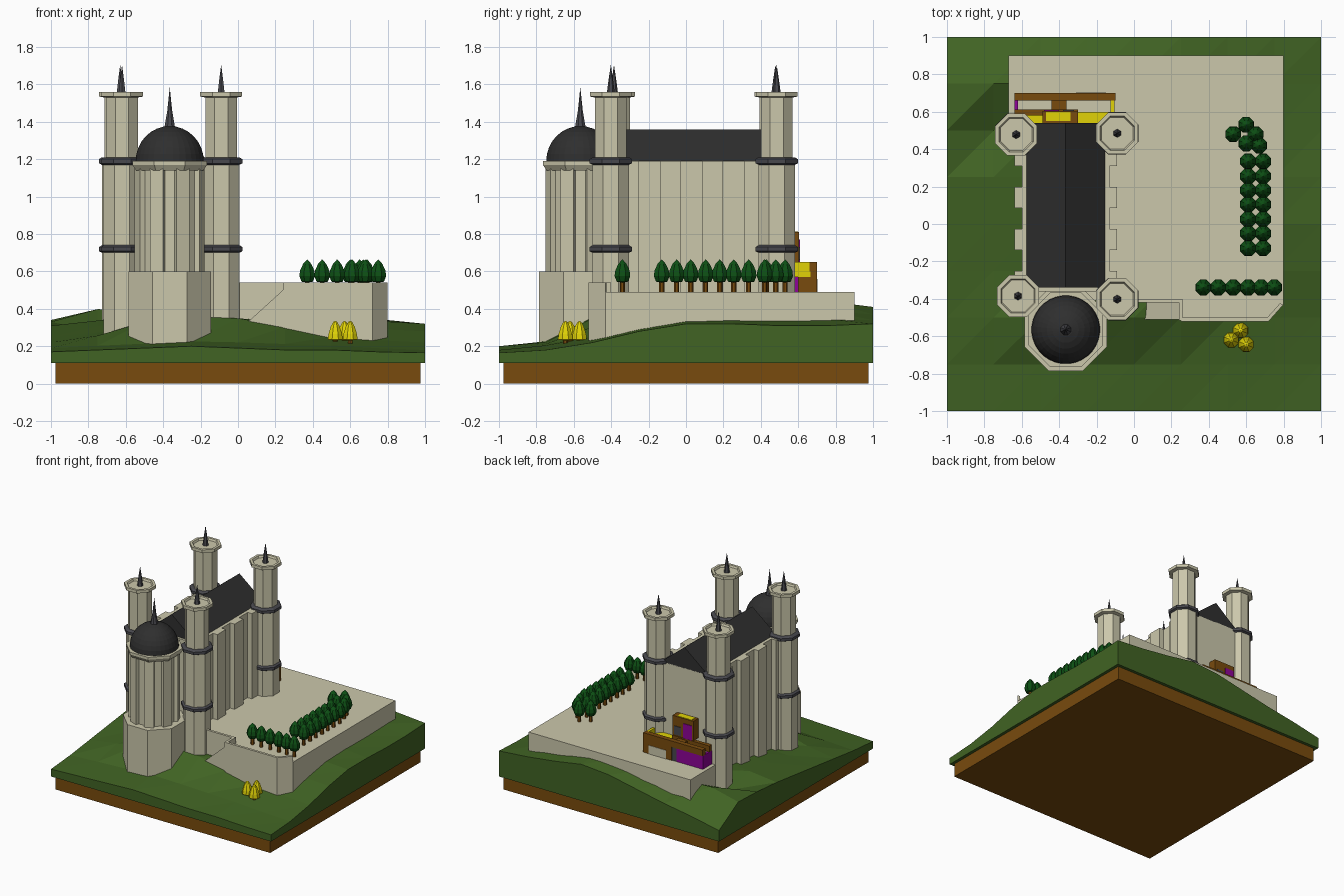
import bpy, bmesh, math
from mathutils import Matrix

if "Cube" in bpy.data.objects:
    bpy.data.objects.remove(bpy.data.objects["Cube"])

def mat(name, r, g, b):
    m = bpy.data.materials.new(name)
    m.diffuse_color = (r, g, b, 1)
    m.use_nodes = True
    m.node_tree.nodes["Principled BSDF"].inputs["Base Color"].default_value = m.diffuse_color
    return m

STONE = mat("pale stone", .60, .575, .41)
GRASS = mat("grass green", .052, .125, .017)
SOIL = mat("brown wood and soil", .19, .07, .004)
DARK = mat("dark roof", .028, .028, .028)
RING = mat("slate grey", .065, .065, .075)
LEAF = mat("leaf green", .004, .08, .007)
YELLOW = mat("yellow", .75, .65, .002)
PURPLE = mat("purple", .27, .001, .31)

def finish(bm, name, m):
    bmesh.ops.recalc_face_normals(bm, faces=bm.faces)
    me = bpy.data.meshes.new(name)
    bm.to_mesh(me)
    bm.free()
    me.materials.append(m)
    ob = bpy.data.objects.new(name, me)
    bpy.context.collection.objects.link(ob)
    return ob

def box(name, x0, x1, y0, y1, z0, z1, m):
    return prism(name, [(x0, y0), (x1, y0), (x1, y1), (x0, y1)], z0, z1, m)

def prism(name, pts, lo, hi, m, axis='Z'):
    """Extrude an outline: (x, y) along z, or (x, z) along y."""
    bm = bmesh.new()
    f = lambda a, b, h: (a, b, h) if axis == 'Z' else (a, h, b)
    low = [bm.verts.new(f(a, b, lo)) for a, b in pts]
    top = [bm.verts.new(f(a, b, hi)) for a, b in pts]
    bm.faces.new(low)
    bm.faces.new(top)
    for i in range(len(pts)):
        j = (i + 1) % len(pts)
        bm.faces.new((low[i], low[j], top[j], top[i]))
    return finish(bm, name, m)

def lathe(name, x, y, prof, n, m):
    """Turn a (radius, z) profile; flats face the axes, radius is the apothem."""
    bm = bmesh.new()
    k = 1 / math.cos(math.pi / n)
    rings = []
    for r, z in prof:
        if r == 0:
            rings.append([bm.verts.new((x, y, z))] * n)
        else:
            rings.append([bm.verts.new((x + r * k * math.cos((i + .5) * 2 * math.pi / n),
                                        y + r * k * math.sin((i + .5) * 2 * math.pi / n), z)) for i in range(n)])
    for a, b in zip(rings, rings[1:]):
        for i in range(n):
            j = (i + 1) % n
            bm.faces.new(list(dict.fromkeys((a[i], a[j], b[j], b[i]))))
    for ring in (rings[0], rings[-1]):
        if len(set(ring)) > 2:
            bm.faces.new(ring)
    return finish(bm, name, m)

# --- ground: soil slab and low-poly hill from four edge profiles ---
box("soil_base", -.975, .975, -.975, .975, 0, .115, SOIL)
front = [.17, .18, .19, .20, .19, .18, .18, .17, .165]
back = [.20, .25, .29, .34, .39, .41, .37, .34, .32]
left = [.17, .19, .22, .25, .28, .31, .33, .34, .20]
right = [.165, .18, .22, .28, .32, .32, .31, .31, .32]
bumps = {(1, 2): .02, (2, 2): .08, (3, 2): .09, (4, 2): .08, (5, 2): .04, (1, 6): -.08, (1, 7): .03}

def height(i, j):
    u, v = i / 8, j / 8
    h = (1 - v) * front[i] + v * back[i] + (1 - u) * left[j] + u * right[j]
    h -= (1 - u) * (1 - v) * front[0] + u * (1 - v) * front[8] + (1 - u) * v * back[0] + u * v * back[8]
    return h + bumps.get((i, j), 0)

bm = bmesh.new()
g = [[bm.verts.new((-1 + i / 4, -1 + j / 4, height(i, j))) for j in range(9)] for i in range(9)]
for i in range(8):
    for j in range(8):
        bm.faces.new((g[i][j], g[i + 1][j], g[i + 1][j + 1]))
        bm.faces.new((g[i][j], g[i + 1][j + 1], g[i][j + 1]))
rim = [g[i][0] for i in range(8)] + [g[8][j] for j in range(8)] + \
      [g[i][8] for i in range(8, 0, -1)] + [g[0][j] for j in range(8, 0, -1)]
low = [bm.verts.new((v.co.x, v.co.y, .11)) for v in rim]
for i in range(32):
    j = (i + 1) % 32
    bm.faces.new((rim[i], low[i], low[j], rim[j]))
bm.faces.new(low)
finish(bm, "grass_hill", GRASS)

# --- stone terrace, parapet and ramp ---
prism("terrace", [(-.67, .9), (-.67, .5), (-.55, .45), (-.55, -.41), (.25, -.41), (.25, -.52),
                  (.72, -.52), (.80, -.43), (.80, .9)], .15, .49, STONE)
prism("front_parapet", [(.25, -.52), (.72, -.52), (.80, -.43), (.78, -.425), (.712, -.50), (.25, -.50)],
      .48, .54, STONE)
box("ramp_parapet", 0, .25, -.42, -.40, .15, .54, STONE)
box("parapet_return", .24, .26, -.515, -.40, .2, .54, STONE)
prism("ramp", [(.02, .16), (.02, .30), (.24, .50), (.24, .16)], -.51, -.415, STONE, 'Y')

# --- main hall with buttresses and gable roof ---
CX = -.365
box("hall_walls", CX - .235, CX + .235, -.36, .54, .15, 1.19, STONE)
for y in (.31, .085, -.14, -.365):
    for s in (-1, 1):
        a, b = sorted((CX + s * .22, CX + s * .275))
        box("buttress", a, b, y, y + .113, .15, 1.19, STONE)
prism("hall_roof", [(CX - .217, 1.185), (CX + .217, 1.185), (CX, 1.36)], -.34, .54, DARK, 'Y')

# --- corner towers ---
for x, y in ((-.63, .478), (-.09, .485), (-.62, -.385), (-.09, -.402)):
    lathe("tower_shaft", x, y, [(.098, .18), (.098, 1.18), (.085, 1.20), (.085, 1.53), (.112, 1.535),
                                (.112, 1.56), (.092, 1.56), (.085, 1.545)], 8, STONE)
    for z in (.70, 1.17):
        lathe("tower_ring", x, y, [(.098, z), (.113, z + .008), (.113, z + .03), (.098, z + .04)], 8, RING)
    lathe("tower_spike", x, y, [(.02, 1.54), (.011, 1.62), (0, 1.705)], 6, RING)

# --- domed front rotunda ---
RY = -.565
lathe("rotunda_base", CX, RY, [(.20, .19), (.22, .21), (.22, .60)], 8, STONE)
lathe("rotunda_drum", CX, RY, [(.162, .58), (.162, 1.15)], 8, STONE)
lathe("rotunda_cornice", CX, RY, [(.18, 1.14), (.20, 1.17), (.20, 1.19)], 8, STONE)
for i in range(8):
    bm = bmesh.new()
    a = (i + .5) * math.pi / 4
    bmesh.ops.create_cube(bm, size=1, matrix=Matrix.Translation((CX + .162 * math.cos(a), RY + .162 * math.sin(a), .875))
                          @ Matrix.Rotation(a, 4, 'Z') @ Matrix.Diagonal((.05, .075, .57, 1)))
    finish(bm, "rotunda_pilaster", STONE)
lathe("rotunda_dome", CX, RY, [(.182 * math.cos(t * math.pi / 16), 1.19 + .187 * math.sin(t * math.pi / 16))
                               for t in range(8)] + [(0, 1.377)], 32, DARK)
lathe("dome_spike", CX, RY, [(.03, 1.36), (.013, 1.46), (0, 1.585)], 8, RING)

# --- rear gatehouse of coloured panels ---
box("gate_beam", -.64, -.10, .66, .70, .60, .65, SOIL)
box("gate_post", -.36, -.10, .665, .70, .49, .60, SOIL)
box("gate_arch_panel", -.31, -.15, .699, .703, .49, .56, STONE)
box("gate_purple_panel", -.64, -.40, .665, .695, .49, .60, PURPLE)
box("gate_grey_panel", -.40, -.36, .665, .695, .49, .60, RING)
box("gate_side_lower", -.125, -.105, .60, .665, .49, .57, SOIL)
box("gate_side_upper", -.125, -.105, .56, .665, .57, .65, YELLOW)
box("gate_side_purple", -.64, -.62, .56, .665, .49, .60, PURPLE)
box("gate_yellow_floor", -.31, -.13, .53, .60, .58, .61, YELLOW)
box("gate_yellow_step", -.58, -.49, .53, .585, .58, .61, YELLOW)
box("gate_bridge", -.44, -.36, .53, .67, .60, .64, SOIL)
box("gate_back_beam", -.64, -.30, .58, .612, .60, .65, SOIL)
box("gate_upper_frame", -.49, -.30, .54, .605, .65, .81, SOIL)
box("gate_upper_purple", -.48, -.40, .604, .61, .65, .77, PURPLE)
box("gate_upper_grey", -.38, -.32, .604, .61, .66, .73, RING)
box("gate_upper_yellow", -.47, -.34, .55, .60, .809, .814, YELLOW)

# --- trees ---
def tree(x, y, z, s, m, crown):
    lathe("tree_trunk", x, y, [(.012 * s, z), (.012 * s, z + .075 * s)], 6, SOIL)
    lathe("tree_crown", x, y, [(r * s, z + h * s) for r, h in crown], 8, m)

ROUND = [(0, .055), (.03, .06), (.042, .09), (.038, .12), (.022, .155), (0, .18)]
CONE = [(0, .035), (.04, .04), (.036, .07), (.024, .11), (.01, .135), (0, .14)]
spots = [(.53, .48), (.60, .53), (.65, .48), (.60, .43), (.67, .42)]
spots += [(x, y) for x in (.61, .69) for y in (.335, .255, .18, .105, .025, -.05, -.13)]
spots += [(x, -.34) for x in (.37, .45, .53, .61, .68, .75)]
for x, y in spots:
    tree(x, y, .485, 1, LEAF, ROUND)
for x, y in ((.52, -.62), (.57, -.57), (.60, -.645)):
    tree(x, y, .195, 1, YELLOW, CONE)
